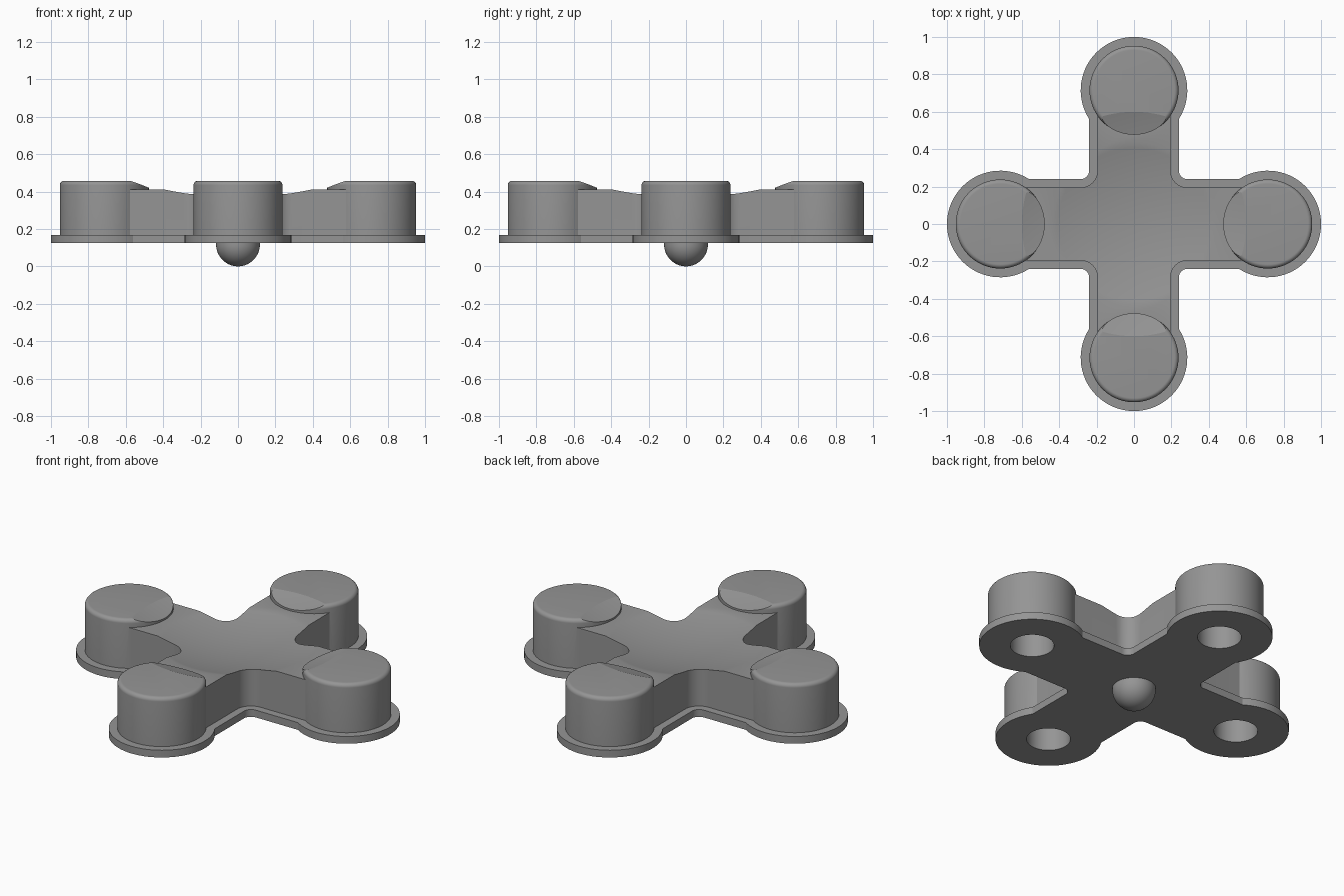
import bpy, bmesh, math
from math import sin, cos, pi

if "Cube" in bpy.data.objects:
    bpy.data.objects.remove(bpy.data.objects["Cube"])

ARM = 0.715      # distance from the centre to each pod
grey = bpy.data.materials.new("mid grey")
grey.diffuse_color = (0.30, 0.30, 0.30, 1)
grey.use_nodes = True
grey.node_tree.nodes["Principled BSDF"].inputs["Base Color"].default_value = grey.diffuse_color


def finish(bm, name):
    bmesh.ops.recalc_face_normals(bm, faces=bm.faces)
    mesh = bpy.data.meshes.new(name)
    bm.to_mesh(mesh)
    bm.free()
    mesh.materials.append(grey)
    ob = bpy.data.objects.new(name, mesh)
    bpy.context.collection.objects.link(ob)
    return ob


def cross_prism(name, half, radius, fillet, z0, z1):
    """Four-armed cross with round ends and filleted inner corners."""
    a = math.asin(half / radius)
    pts = []
    for k in range(4):
        quarter = []
        for i in range(49):
            t = (a - pi) + 2 * (pi - a) * i / 48
            quarter.append((ARM + radius * cos(t), radius * sin(t)))
        c = half + fillet
        for i in range(11):
            t = 1.5 * pi - 0.5 * pi * i / 10
            quarter.append((c + fillet * cos(t), c + fillet * sin(t)))
        r = k * pi / 2
        pts += [(x * cos(r) - y * sin(r), x * sin(r) + y * cos(r)) for x, y in quarter]
    bm = bmesh.new()
    face = bm.faces.new([bm.verts.new((x, y, z0)) for x, y in pts])
    ext = bmesh.ops.extrude_face_region(bm, geom=[face])
    up = [v for v in ext["geom"] if isinstance(v, bmesh.types.BMVert)]
    bmesh.ops.translate(bm, verts=up, vec=(0, 0, z1 - z0))
    return finish(bm, name)


def lathe(name, profile, x=0, y=0, n=72):
    """Closed solid of revolution; a profile end at radius 0 becomes a pole."""
    bm = bmesh.new()
    rings = []
    for r, z in profile:
        if r == 0:
            rings.append([bm.verts.new((x, y, z))] * n)
        else:
            rings.append([bm.verts.new((x + r * cos(2 * pi * i / n),
                                        y + r * sin(2 * pi * i / n), z)) for i in range(n)])
    for a, b in zip(rings, rings[1:]):
        for i in range(n):
            j = (i + 1) % n
            bm.faces.new(list(dict.fromkeys((a[i], a[j], b[j], b[i]))))
    for ring, (r, z) in ((rings[0], profile[0]), (rings[-1], profile[-1])):
        if r > 0:
            bm.faces.new(ring)
    return finish(bm, name)


def combine(target, tool, operation):
    m = target.modifiers.new("cut", "BOOLEAN")
    m.operation, m.solver, m.object = operation, "EXACT", tool
    bpy.context.view_layer.objects.active = target
    bpy.ops.object.modifier_apply(modifier=m.name)
    bpy.data.objects.remove(tool)


# Flanged base and the raised cross on top of it
body = cross_prism("cross_body", 0.24, 0.285, 0.045, 0.125, 0.168)
combine(body, cross_prism("raised_arms", 0.195, 0.2, 0.09, 0.15, 0.41), "UNION")

# Round pods with softened top rims
spots = [(ARM * cos(k * pi / 2), ARM * sin(k * pi / 2)) for k in range(4)]
rim = [(0.215 + 0.023 * cos(t * pi / 16), 0.434 + 0.023 * sin(t * pi / 16)) for t in range(9)]
for x, y in spots:
    combine(body, lathe("pod", [(0.238, 0.145)] + rim, x, y), "UNION")

# Shallow dish scooped out of the top
dish = [(0.75 * i / 24, 0.358 + 0.275 * (0.75 * i / 24) ** 2) for i in range(25)]
combine(body, lathe("dish_cutter", dish + [(0.75, 0.7)], n=96), "DIFFERENCE")

# Blind holes under the pods
for x, y in spots:
    combine(body, lathe("hole_cutter", [(0.118, 0.05), (0.118, 0.36)], x, y, 48), "DIFFERENCE")

# Ball foot under the centre
arc = [(0.117 * sin(i * pi / 32), 0.117 - 0.117 * cos(i * pi / 32)) for i in range(17)]
ball = lathe("ball_foot", arc + [(0.117, 0.13)], n=48)

for ob in (body, ball):
    bpy.ops.object.select_all(action="DESELECT")
    ob.select_set(True)
    bpy.context.view_layer.objects.active = ob
    bpy.ops.object.shade_smooth_by_angle(angle=math.radians(14))
